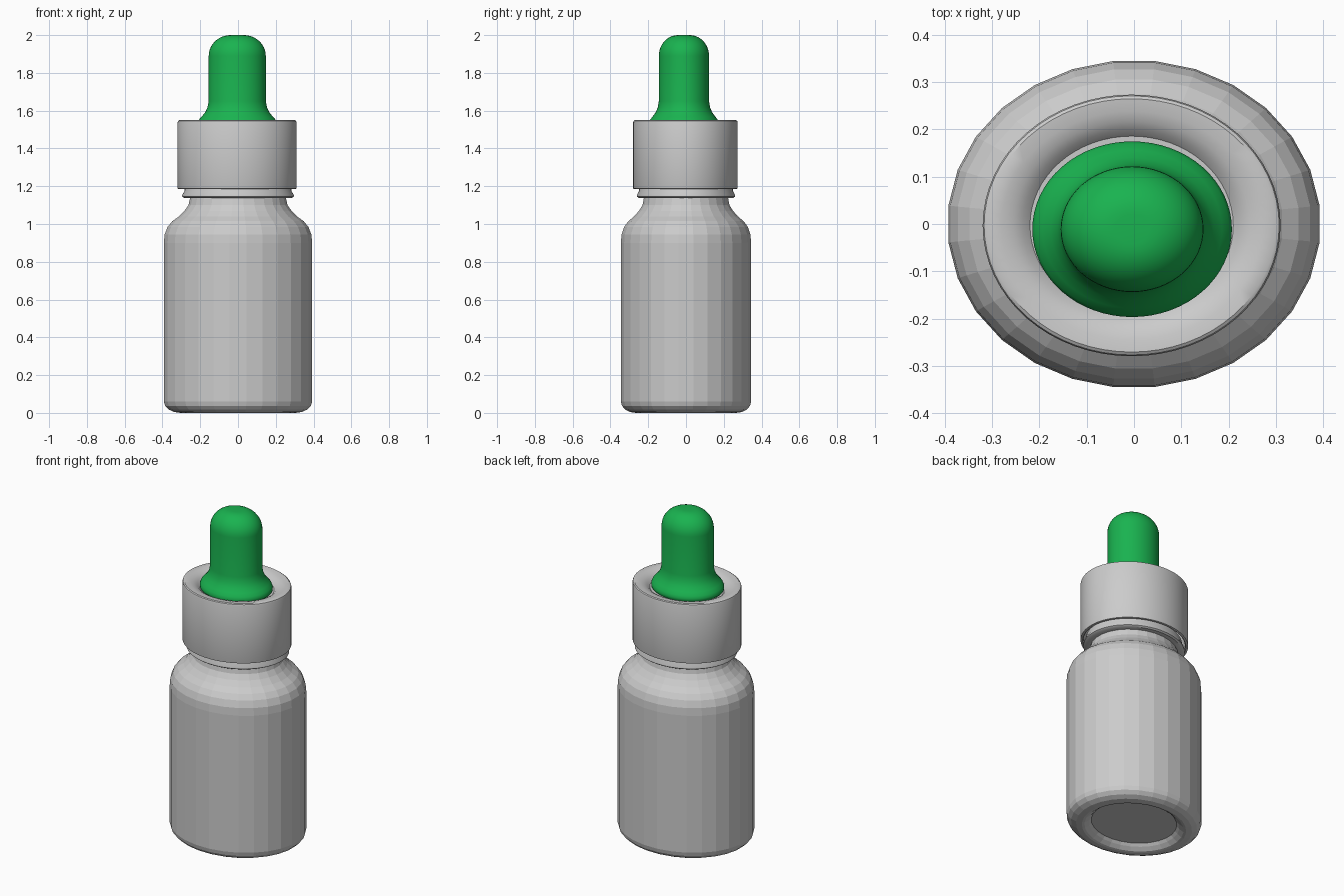
import bpy, bmesh, math

if "Cube" in bpy.data.objects:
    bpy.data.objects.remove(bpy.data.objects["Cube"])


def lathe(name, profile, sides, ratio, centre=(0, 0), smooth=True, offset=0.0):
    """Spin an (x radius, z) profile into an oval shell; radius 0 makes a pole."""
    bm = bmesh.new()
    rings = []
    for r, z in profile:
        if r == 0:
            rings.append([bm.verts.new((centre[0], centre[1], z))])
            continue
        ring = []
        for i in range(sides):
            a = 2 * math.pi * (i + offset) / sides
            ring.append(bm.verts.new((centre[0] + r * math.cos(a),
                                      centre[1] + r * ratio * math.sin(a), z)))
        rings.append(ring)
    for a, b in zip(rings, rings[1:]):
        for i in range(sides):
            j = (i + 1) % sides
            if len(a) == 1:
                bm.faces.new((a[0], b[j], b[i]))
            elif len(b) == 1:
                bm.faces.new((a[i], a[j], b[0]))
            else:
                bm.faces.new((a[i], a[j], b[j], b[i]))
    bmesh.ops.recalc_face_normals(bm, faces=bm.faces)
    mesh = bpy.data.meshes.new(name)
    bm.to_mesh(mesh)
    bm.free()
    ob = bpy.data.objects.new(name, mesh)
    bpy.context.collection.objects.link(ob)
    if smooth:
        bpy.ops.object.select_all(action='DESELECT')
        ob.select_set(True)
        bpy.context.view_layer.objects.active = ob
        bpy.ops.object.shade_smooth_by_angle(angle=math.radians(35))
    return ob


def arc(cr, cz, rr, rz, start, end, steps):
    """Points on an elliptical arc in the profile plane, angles in degrees."""
    pts = []
    for i in range(steps + 1):
        t = math.radians(start + (end - start) * i / steps)
        pts.append((cr + rr * math.cos(t), cz + rz * math.sin(t)))
    return pts


# Faceted bottle: recessed base, straight wall, round shoulder, concave neck
bottle = [(0, 0.035), (0.25, 0.035), (0.265, 0.02), (0.29, 0.003)]
bottle += arc(0.305, 0.06, 0.09, 0.06, -90, 0, 4)
bottle += [(0.395, 0.90), (0.391, 0.945), (0.375, 0.985), (0.35, 1.015),
           (0.315, 1.04), (0.285, 1.07), (0.264, 1.10), (0.255, 1.14)]
lathe("bottle", bottle, 28, 0.878, smooth=False, offset=0.5)

# Neck with sealing ring, running up inside the cap
neck = [(0.255, 1.11), (0.25, 1.138), (0.285, 1.138), (0.296, 1.145),
        (0.296, 1.153), (0.283, 1.175), (0.28, 1.20), (0.25, 1.21),
        (0.25, 1.48), (0, 1.48)]
lathe("neck_ring", neck, 64, 0.878)

# Hollow cap with a dished top around the bulb
cap = [(0, 1.46), (0.296, 1.46), (0.296, 1.19), (0.302, 1.185), (0.314, 1.187),
       (0.315, 1.19), (0.315, 1.538), (0.312, 1.546), (0.305, 1.55),
       (0.275, 1.548), (0.25, 1.541), (0.23, 1.53), (0.215, 1.515), (0, 1.515)]
lathe("cap", cap, 64, 0.878, (-0.005, -0.003))

# Rubber bulb: flared foot, straight stem, domed tip
bulb = [(0, 1.51), (0.2, 1.51), (0.21, 1.522), (0.211, 1.535), (0.205, 1.55),
        (0.19, 1.567), (0.172, 1.588), (0.158, 1.615), (0.151, 1.65),
        (0.151, 1.89)]
bulb += arc(0.036, 1.89, 0.115, 0.11, 8, 90, 9) + [(0, 2.0)]
rubber = bpy.data.materials.new("green_rubber")
rubber.diffuse_color = (0.01, 0.45, 0.08, 1)
rubber.use_nodes = True
rubber.node_tree.nodes["Principled BSDF"].inputs["Base Color"].default_value = rubber.diffuse_color
lathe("rubber_bulb", bulb, 64, 0.88, (-0.004, -0.011)).data.materials.append(rubber)
